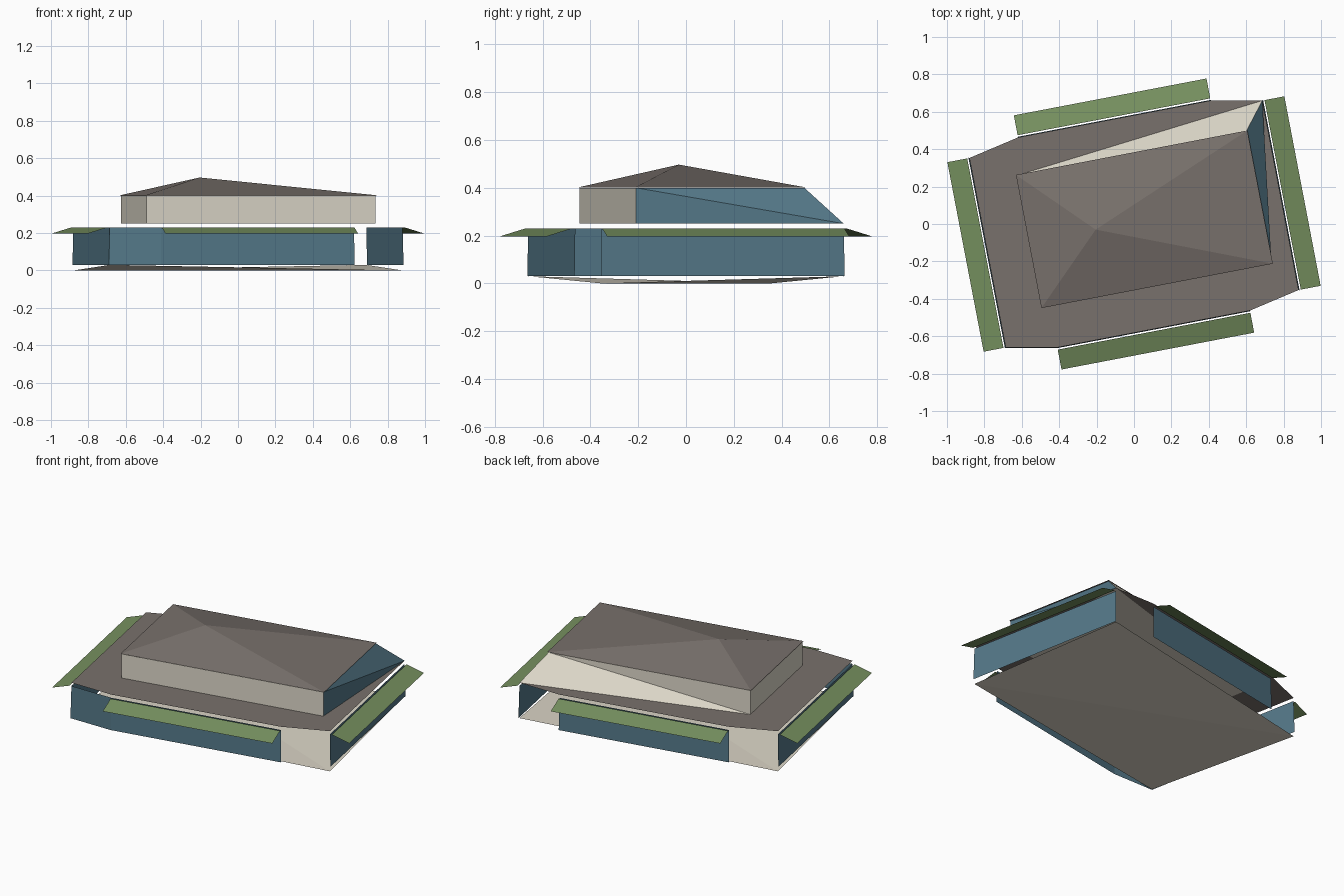
import bpy
import bmesh
from mathutils import Vector

if "Cube" in bpy.data.objects:
    bpy.data.objects.remove(bpy.data.objects["Cube"])


def material(name, rgb):
    m = bpy.data.materials.new(name)
    m.diffuse_color = (*rgb, 1)
    m.use_nodes = True
    m.node_tree.nodes["Principled BSDF"].inputs["Base Color"].default_value = m.diffuse_color
    return m


CREAM = material("cream plaster", (0.72, 0.68, 0.58))
BLUE = material("blue glass", (0.09, 0.19, 0.25))
GREY = material("warm grey roof", (0.19, 0.165, 0.15))
GREEN = material("green awning", (0.18, 0.28, 0.115))


def sheet(name, points, faces, mats, slots=None):
    """Make a flat-shaded surface from a few corner points."""
    mesh = bpy.data.meshes.new(name)
    mesh.from_pydata(points, [], faces)
    for m in mats:
        mesh.materials.append(m)
    for i, s in enumerate(slots or []):
        mesh.polygons[i].material_index = s
    obj = bpy.data.objects.new(name, mesh)
    bpy.context.collection.objects.link(obj)
    return obj


def at(p, z, k=1.0):
    return (p[0] * k, p[1] * k, z)


def half_turn(p):
    return (-p[0], -p[1])


# Outline corners: one half given, the other half is a half turn of it
C, C2, B2, B = (0.88, -0.353), (0.62, -0.463), (-0.41, -0.66), (-0.686, -0.66)
A, A2, D2, D = [half_turn(p) for p in (C, C2, B2, B)]

# Floor, folded along the left-right diagonal
sheet("floor", [at(A, 0), at(B, 0.03), at(C, 0), at(D, 0.03)],
      [(0, 1, 2), (0, 2, 3)], [CREAM])

# Glass walls, leaning in slightly towards the top
walls = {"front_wall": (B2, C2), "right_wall": (C, D),
         "back_wall": (D2, A2), "left_wall": (A, B),
         "front_corner_wall": (B, B2)}
for name, (p, q) in walls.items():
    sheet(name, [at(p, 0.03, 1.006), at(q, 0.03, 1.006), at(q, 0.23), at(p, 0.23)],
          [(0, 1, 2, 3)], [BLUE])

# Sloping awnings outside the four long walls
for name in ("front_wall", "right_wall", "back_wall", "left_wall"):
    p, q = (Vector(v) for v in walls[name])
    along = (q - p).normalized()
    out = Vector((along.y, -along.x))
    inner, outer = out * 0.012, out * 0.12
    sheet(name.replace("wall", "awning"),
          [at(p + outer, 0.197), at(q + outer, 0.197),
           at(q + inner, 0.23), at(p + inner, 0.23)],
          [(0, 1, 2, 3)], [GREEN])

# Lower roof, a flat ring around the upper storey
P1, P2, P3, P4 = (-0.625, 0.26), (-0.49, -0.445), (0.735, -0.21), D
ring = [A, A2, D2, D, C, C2, B2, B, P1, P2, P3]
sheet("lower_roof", [at(p, 0.25) for p in ring],
      [(8, 3, 2, 1, 0), (3, 10, 4), (10, 9, 7, 6, 5, 4), (9, 8, 0, 7)], [GREY])

# Upper storey, with one lower corner drawn out to the back right
T4 = (0.60, 0.495)
base = [at(p, 0.25) for p in (P1, P2, P3, P4)]
top = [at(p, 0.40) for p in (P1, P2, P3, T4)]
sheet("upper_storey", base + top,
      [(0, 1, 5, 4), (1, 2, 6, 5), (2, 3, 6), (3, 7, 6),
       (3, 0, 7), (0, 4, 7), (0, 3, 2, 1)],
      [CREAM, BLUE], [0, 0, 1, 1, 0, 0, 0])

# Hipped upper roof with an off-centre peak
eaves = [at(p, 0.402, 1.01) for p in (P1, P2, P3, T4)]
sheet("upper_roof", eaves + [(-0.205, -0.03, 0.497)],
      [(i, (i + 1) % 4, 4) for i in range(4)], [GREY])
